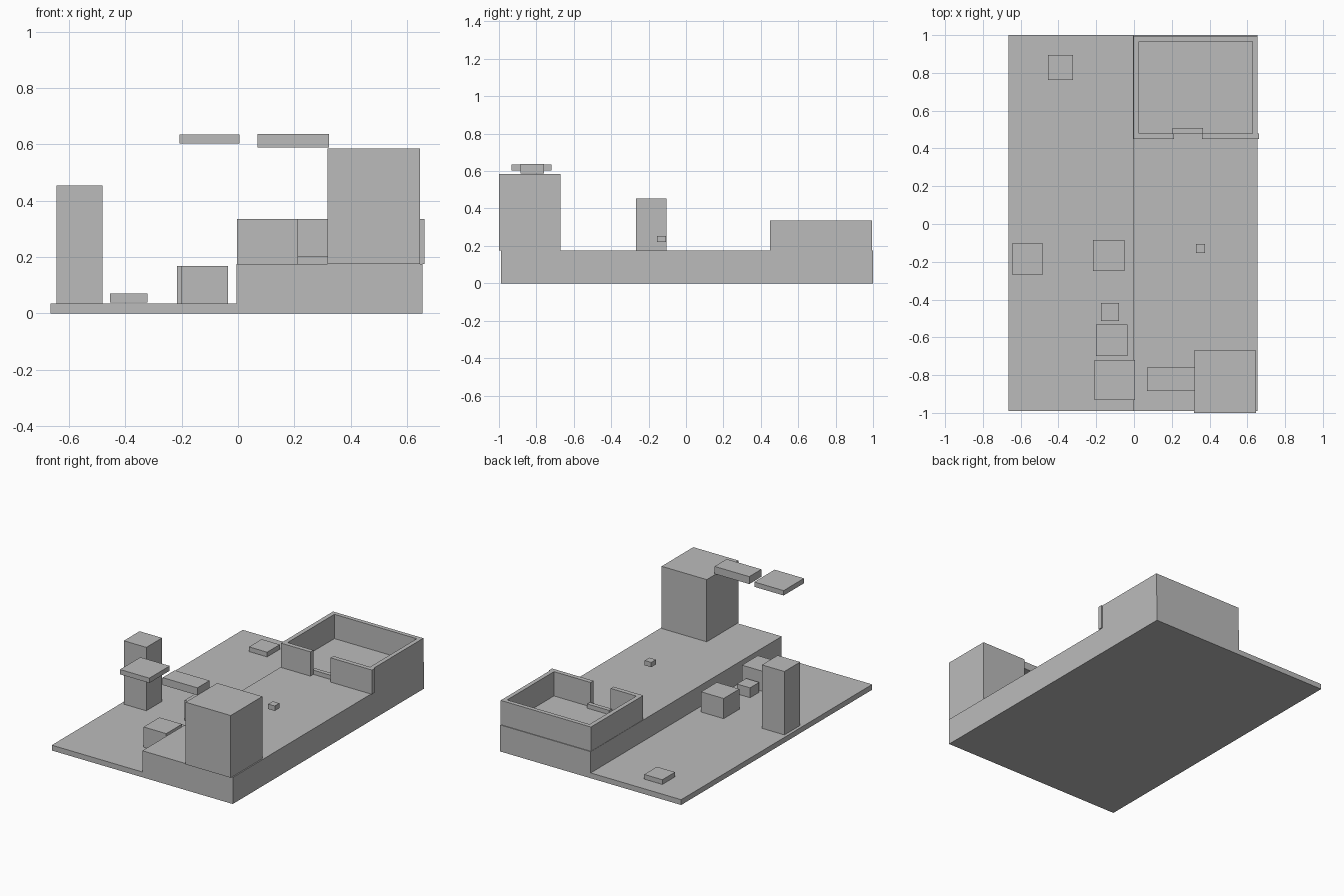
import bpy
from mathutils import Vector

cube = bpy.data.objects.get("Cube")
if cube:
    bpy.data.objects.remove(cube, do_unlink=True)

grey = bpy.data.materials.new("plain_grey")
grey.use_nodes = True
colour = (0.5, 0.5, 0.5, 1)
grey.diffuse_color = colour
grey.node_tree.nodes["Principled BSDF"].inputs["Base Color"].default_value = colour


def box(name, xs, ys, zs):
    """Box spanning the given x, y and z ranges."""
    low, high = (Vector(c) for c in zip(xs, ys, zs))
    bpy.ops.mesh.primitive_cube_add(size=1, location=(low + high) / 2)
    ob = bpy.context.object
    ob.name = ob.data.name = name
    for v in ob.data.vertices:
        v.co *= high - low
    ob.data.materials.append(grey)
    return ob


# Low ground and raised terrace
ground = 0.035
terrace = 0.175
box("low_ground", (-0.665, -0.005), (-0.99, 1), (0, ground))
box("raised_terrace", (-0.005, 0.655), (-0.99, 1), (0, terrace))

# Tower at the front corner of the terrace
box("tower", (0.318, 0.647), (-1, -0.67), (terrace, 0.585))

# Walled yard with a gap in its front wall
wall = (terrace, 0.335)
box("yard_wall_left", (0.627, 0.655), (0.48, 0.995), wall)
box("yard_wall_right", (-0.003, 0.026), (0.45, 0.995), wall)
box("yard_wall_back", (0.026, 0.627), (0.967, 0.995), wall)
box("yard_front_wall_right", (0.026, 0.213), (0.45, 0.48), wall)
box("yard_front_wall_left", (0.36, 0.662), (0.45, 0.48), wall)
box("yard_doorstep", (0.205, 0.365), (0.48, 0.508), (terrace, 0.203))

# Blocks standing on the low ground
box("pillar", (-0.645, -0.481), (-0.268, -0.104), (ground, 0.453))
box("large_block", (-0.216, -0.051), (-0.248, -0.084), (ground, 0.168))
box("small_block", (-0.175, -0.079), (-0.513, -0.417), (ground, 0.1))
box("front_block", (-0.2, -0.035), (-0.698, -0.533), (ground, 0.168))
box("pressure_plate", (-0.454, -0.322), (0.763, 0.895), (0.039, 0.07))

# Floating platforms and the hovering cube
box("floating_platform_near", (0.07, 0.323), (-0.885, -0.759), (0.588, 0.637))
box("floating_platform_far", (-0.208, 0.006), (-0.932, -0.72), (0.602, 0.634))
box("hovering_cube", (0.328, 0.376), (-0.154, -0.106), (0.22, 0.252))
